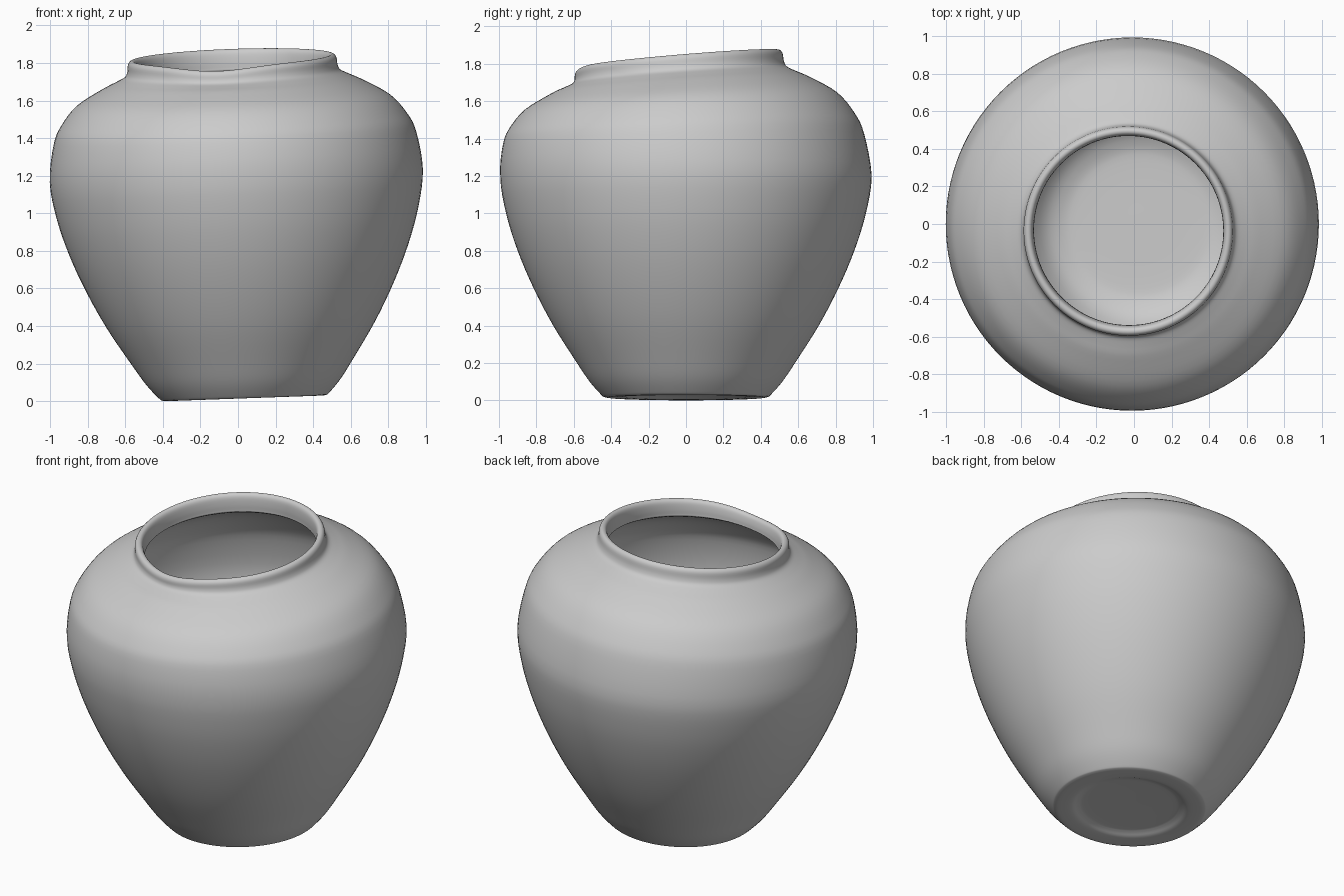
import bpy, bmesh, math
from mathutils import Vector

cube = bpy.data.objects.get("Cube")
if cube:
    bpy.data.objects.remove(cube)

SEGMENTS = 112
TILT = 0.036   # the whole jar leans slightly towards -x


def smooth_path(points, steps=4):
    """Catmull-Rom curve through (radius, height) points."""
    pts = [Vector(p) for p in points]
    pts = [pts[0]] + pts + [pts[-1]]
    path = []
    for a, b, c, d in zip(pts, pts[1:], pts[2:], pts[3:]):
        for i in range(steps):
            t = i / steps
            path.append(0.5 * (2 * b + (c - a) * t + (2 * a - 5 * b + 4 * c - d) * t**2
                               + (3 * b - a - 3 * c + d) * t**3))
    return path + [pts[-1]]


def warp(x, y, z):
    """Hand-thrown unevenness: lean, sloping mouth and a dip in the front lip."""
    k = max(0, (z - 1.2) / 0.63)
    lip = min(1, max(0, (z - 1.7) / 0.1))
    off = math.atan2(y, x) + math.radians(100)
    dip = 0.025 * lip * math.exp(-(off / 0.45) ** 2)
    z += 0.085 * k * y - dip
    y -= 0.04 * k
    return x - TILT * (z - 0.95), y, z + TILT * x


# Profile: recessed foot, swelling body, neck and rolled lip, then the inside
foot = [(0.02, 0.04), (0.25, 0.038), (0.3, 0.032), (0.34, 0.018), (0.4, 0.015), (0.435, 0.018),
        (0.455, 0.032)]
body = [(0.515, 0.1), (0.583, 0.2), (0.71, 0.4), (0.815, 0.6), (0.9, 0.8), (0.962, 1.0),
        (0.993, 1.2), (0.965, 1.4), (0.92, 1.5), (0.835, 1.6), (0.7, 1.68), (0.62, 1.718)]
neck = [(0.575, 1.742), (0.56, 1.77), (0.555, 1.81), (0.54, 1.828), (0.52, 1.825),
        (0.508, 1.8), (0.505, 1.74), (0.52, 1.715)]
inside = [(r - 0.055, z - 0.03) for r, z in reversed(body[1:-1])]
floor = [(0.42, 0.1), (0.3, 0.085), (0.02, 0.085)]
profile = smooth_path(foot + body + neck + inside + floor)

# Rings of the jar, closed by caps under the foot and on the inner floor
bm = bmesh.new()
rings = []
for r, z in profile:
    angles = [math.tau * i / SEGMENTS for i in range(SEGMENTS)]
    rings.append([bm.verts.new(warp(r * math.cos(a), r * math.sin(a), z)) for a in angles])
for low, high in zip(rings, rings[1:]):
    for i in range(SEGMENTS):
        j = (i + 1) % SEGMENTS
        bm.faces.new((low[i], low[j], high[j], high[i]))
bm.faces.new(list(reversed(rings[0])))
bm.faces.new(rings[-1])
bmesh.ops.recalc_face_normals(bm, faces=bm.faces)
mesh = bpy.data.meshes.new("jar")
bm.to_mesh(mesh)
bm.free()

# Plain grey clay
clay = bpy.data.materials.new("grey clay")
clay.use_nodes = True
clay.diffuse_color = (0.6, 0.6, 0.6, 1)
clay.node_tree.nodes["Principled BSDF"].inputs["Base Color"].default_value = (0.6, 0.6, 0.6, 1)
mesh.materials.append(clay)

jar = bpy.data.objects.new("jar", mesh)
bpy.context.collection.objects.link(jar)
bpy.context.view_layer.objects.active = jar
jar.select_set(True)
bpy.ops.object.shade_smooth_by_angle(angle=math.radians(50))
